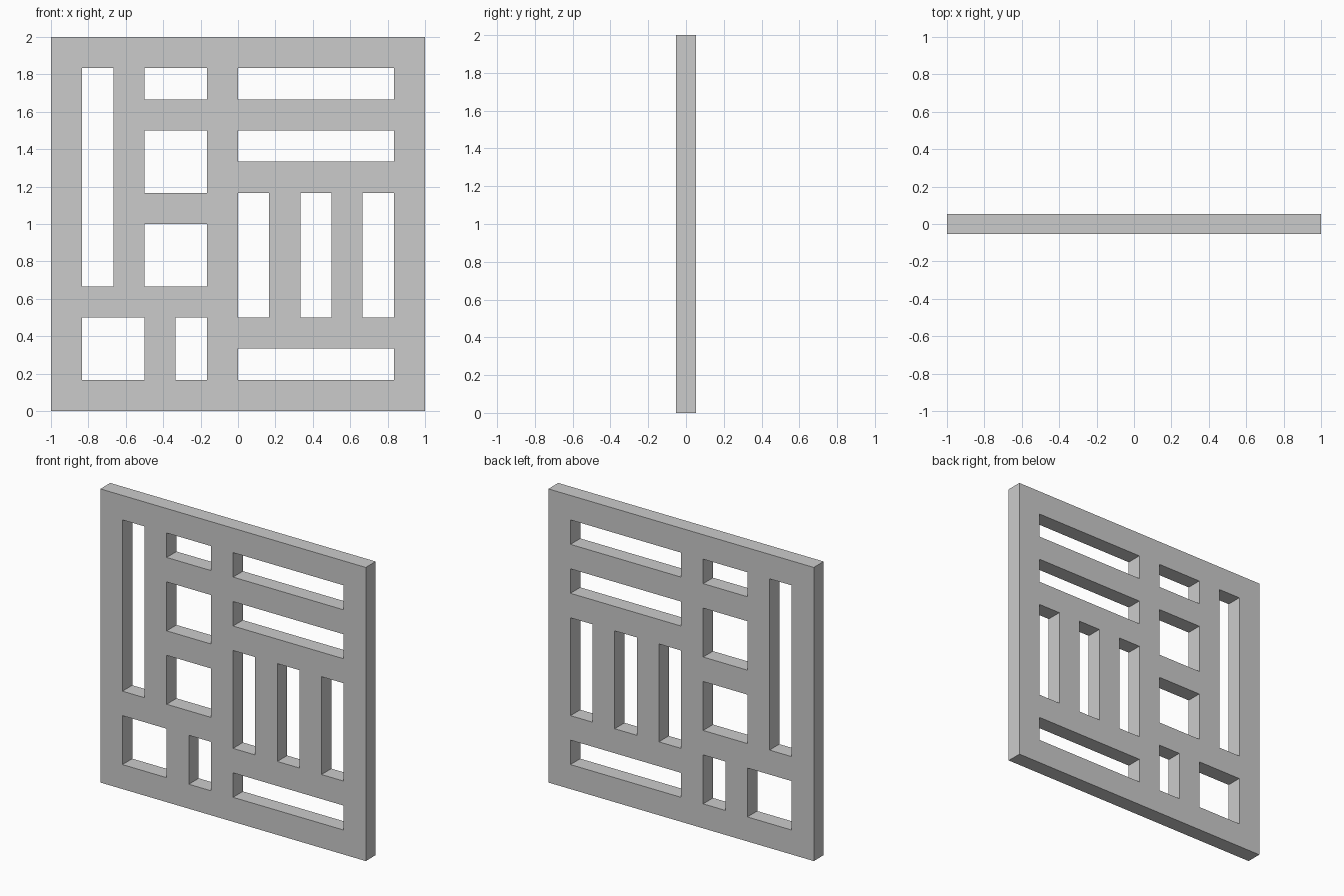
import bpy
import bmesh
from mathutils import Vector

if "Cube" in bpy.data.objects:
    bpy.data.objects.remove(bpy.data.objects["Cube"])

CELLS = 12            # the panel is laid out on a 12 x 12 grid
SIZE = 2.0
STEP = SIZE / CELLS
THICK = 0.106

# Openings in grid cells: left, bottom, right, top
openings = [
    (1, 4, 2, 11),                                   # tall left slot
    (3, 10, 5, 11), (3, 7, 5, 9), (3, 4, 5, 6),      # middle column
    (1, 1, 3, 3), (4, 1, 5, 3),                      # lower left pair
    (6, 10, 11, 11), (6, 8, 11, 9), (6, 1, 11, 2),   # wide right slots
]
openings += [(x, 3, x + 1, 7) for x in (6, 8, 10)]   # three upright slots


def is_open(i, k):
    return any(l <= i < r and b <= k < t for l, b, r, t in openings)


# Front sheet of solid cells
bm = bmesh.new()
verts = [[bm.verts.new((-SIZE / 2 + i * STEP, -THICK / 2, k * STEP))
          for k in range(CELLS + 1)] for i in range(CELLS + 1)]
for i in range(CELLS):
    for k in range(CELLS):
        if not is_open(i, k):
            bm.faces.new((verts[i][k], verts[i + 1][k],
                          verts[i + 1][k + 1], verts[i][k + 1]))
bmesh.ops.delete(bm, geom=[v for v in bm.verts if not v.link_faces], context='VERTS')

# Thickness: keep the front sheet and extrude a copy to the back
front = list(bm.faces)
result = bmesh.ops.extrude_face_region(bm, geom=front, use_keep_orig=True)
moved = [g for g in result["geom"] if isinstance(g, bmesh.types.BMVert)]
bmesh.ops.translate(bm, verts=moved, vec=Vector((0, THICK, 0)))
bmesh.ops.recalc_face_normals(bm, faces=list(bm.faces))

mesh = bpy.data.meshes.new("lattice_panel")
bm.to_mesh(mesh)
bm.free()
panel = bpy.data.objects.new("lattice_panel", mesh)
bpy.context.collection.objects.link(panel)
